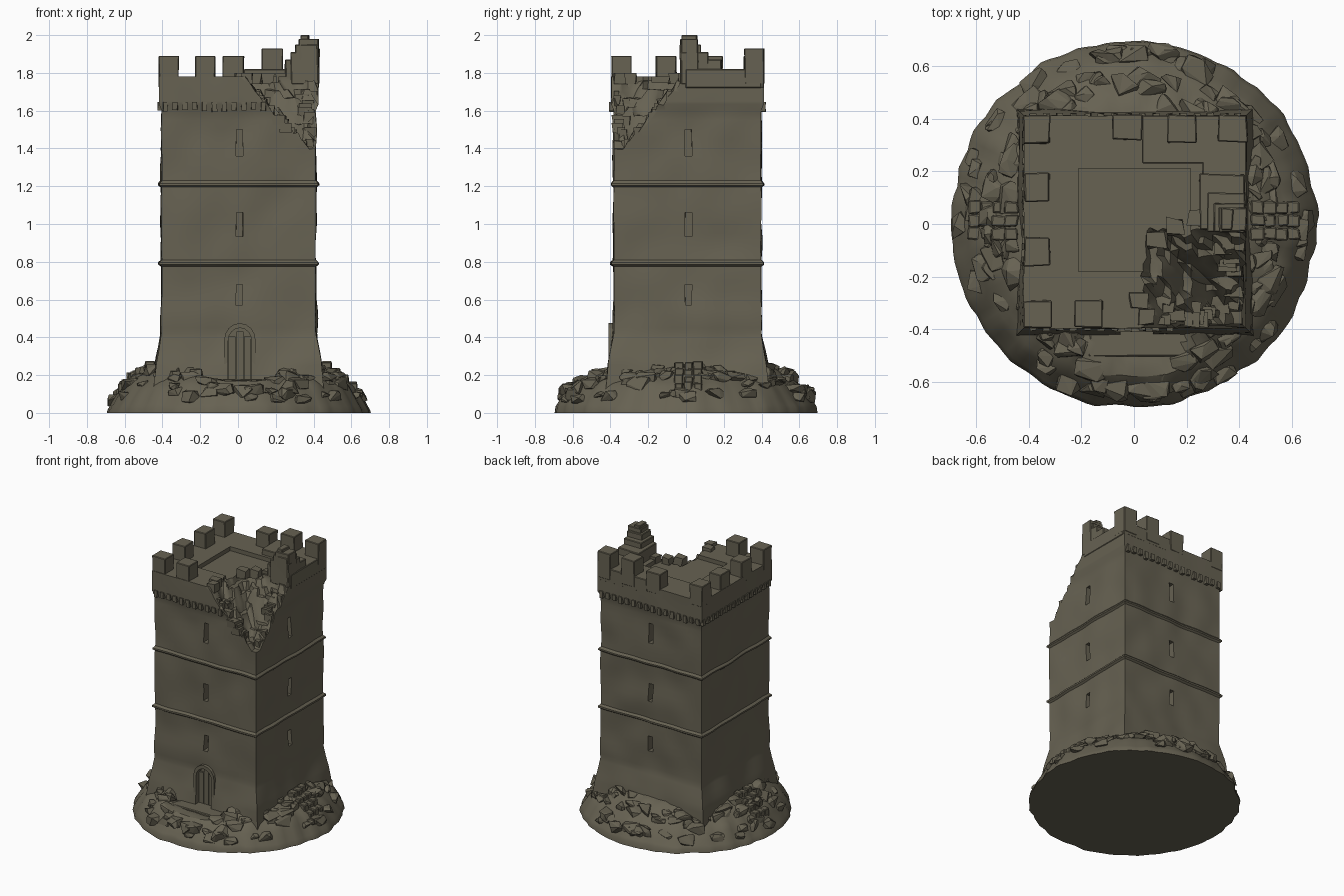
import bpy, bmesh, math, random
from mathutils import Vector, Matrix, noise

if "Cube" in bpy.data.objects:
    bpy.data.objects.remove(bpy.data.objects["Cube"])

random.seed(4)
stone = bpy.data.materials.new("weathered_stone")
stone.diffuse_color = (0.135, 0.122, 0.085, 1)
stone.use_nodes = True
stone.node_tree.nodes["Principled BSDF"].inputs["Base Color"].default_value = stone.diffuse_color


def finish(name, bm, smooth=0):
    bmesh.ops.recalc_face_normals(bm, faces=bm.faces)
    me = bpy.data.meshes.new(name)
    bm.to_mesh(me)
    bm.free()
    me.materials.append(stone)
    ob = bpy.data.objects.new(name, me)
    bpy.context.collection.objects.link(ob)
    if smooth:
        bpy.ops.object.select_all(action='DESELECT')
        ob.select_set(True)
        bpy.context.view_layer.objects.active = ob
        bpy.ops.object.shade_smooth_by_angle(angle=math.radians(smooth))
    return ob


def box(bm, x0, x1, y0, y1, z0, z1, wobble=0.0):
    vs = bmesh.ops.create_cube(bm, size=1)["verts"]
    for v in vs:
        v.co = Vector(((x0, x1)[v.co.x > 0], (y0, y1)[v.co.y > 0], (z0, z1)[v.co.z > 0]))
        v.co.x += random.uniform(-wobble, wobble)
        v.co.y += random.uniform(-wobble, wobble)
    return vs


def interp(table, x):
    for (a, fa), (b, fb) in zip(table, table[1:]):
        if x <= b:
            return fa + (fb - fa) * max(0, x - a) / (b - a)
    return table[-1][1]


def arch(half, spring, apex, z0=0.17, cx=0.01, n=8):
    pts = [(cx + half, z0)]
    for i in range(n + 1):
        a = math.pi * i / n
        pts.append((cx + half * math.cos(a), spring + (apex - spring) * math.sin(a)))
    return pts + [(cx - half, z0)]


def cut(ob, cutter):
    cutter.hide_render = True
    cutter.hide_viewport = False
    m = ob.modifiers.new("cut", 'BOOLEAN')
    m.operation, m.solver, m.object = 'DIFFERENCE', 'EXACT', cutter
    bpy.context.view_layer.objects.active = ob
    bpy.ops.object.modifier_apply(modifier=m.name)
    bpy.data.objects.remove(cutter)


# Tower body: stacked square rings with string courses and an overhanging parapet
outset = [(0, .06), (.27, .028), (.42, 0), (.775, 0), (.785, .014), (.797, .014), (.81, 0),
          (1.195, 0), (1.205, .012), (1.215, .012), (1.23, 0), (1.6, 0), (1.635, .014), (1.78, .014)]
levels = sorted({z for z, _ in outset} | {round(.05 * i, 3) for i in range(36)})
N = 20
bm = bmesh.new()
rings = []
for z in levels:
    o = interp(outset, z)
    x0, x1, y0, y1 = -.405 - o, .412 + o, -.382 - o, .398 + o
    corners = [(x0, y0), (x1, y0), (x1, y1), (x0, y1)]
    ring = []
    for k in range(4):
        (ax, ay), (bx, by) = corners[k], corners[(k + 1) % 4]
        for i in range(N):
            p = Vector((ax + (bx - ax) * i / N, ay + (by - ay) * i / N, z))
            amp = .016 if z < 1.6 else .004
            if i == 0:
                amp *= .6
            out = Vector((p.x, p.y, 0)).normalized()
            ring.append(bm.verts.new(p + out * amp * (noise.noise(p * 5) - .1)))
    rings.append(ring)
for a, b in zip(rings, rings[1:]):
    for i in range(4 * N):
        j = (i + 1) % (4 * N)
        bm.faces.new((a[i], a[j], b[j], b[i]))
bm.faces.new(rings[-1])
bm.faces.new(rings[0][::-1])
tower = finish("tower_body", bm)

# Cut slit windows on the front, right and back, and the sunken roof
bm = bmesh.new()
for z0, z1 in ((.57, .68), (.935, 1.06), (1.36, 1.5)):
    box(bm, -.01, .026, -.5, -.33, z0, z1, .003)
    box(bm, -.01, .026, .34, .5, z0, z1, .003)
    box(bm, .36, .55, -.005, .03, z0, z1, .003)
box(bm, -.21, .215, -.18, .21, 1.75, 2)
cut(tower, finish("opening_cutter", bm))

# Cut the arched doorway
bm = bmesh.new()
f = bm.faces.new([bm.verts.new((x, -.6, z)) for x, z in arch(.062, .38, .45)])
g = bmesh.ops.extrude_face_region(bm, geom=[f])["geom"]
bmesh.ops.translate(bm, vec=(0, .235, 0), verts=[v for v in g if isinstance(v, bmesh.types.BMVert)])
cut(tower, finish("door_cutter", bm))

# Break away the front right corner with a stepped, jagged surface
bm = bmesh.new()
n, step = 22, .026
top, bottom = [], []
for i in range(n):
    for j in range(n):
        x, y = .035 + i * step, -.02 - j * step
        x += random.uniform(-.007, .007)
        y += random.uniform(-.007, .007)
        if i == 0:
            x += .035 * noise.noise(Vector((y * 14, 2, 0)))
        if j == 0:
            y += .02 * noise.noise(Vector((x * 14, 5, 0)))
        t = max((.40 - x) / .38, (y + .37) / .36, 0)
        h = 1.37 + .4 * t + .05 * noise.noise(Vector((x * 12, y * 12, 1)))
        h = round(h / .045) * .045 + random.uniform(-.006, .006)
        bottom.append(bm.verts.new((x, y, h)))
        top.append(bm.verts.new((x, y, 2.2)))
for i in range(n - 1):
    for j in range(n - 1):
        q = [i * n + j, (i + 1) * n + j, (i + 1) * n + j + 1, i * n + j + 1]
        a, b, c, d = (bottom[k] for k in q)
        bm.faces.new((a, b, c))
        bm.faces.new((a, c, d))
        bm.faces.new([top[k] for k in q][::-1])
for e in [e for e in bm.edges if e.is_boundary and e.verts[0].co.z < 2.1]:
    u, v = e.verts
    bm.faces.new((u, v, top[bottom.index(v)], top[bottom.index(u)]))
cut(tower, finish("broken_corner_cutter", bm))
bpy.ops.object.select_all(action='DESELECT')
tower.select_set(True)
bpy.ops.object.shade_smooth_by_angle(angle=math.radians(35))

# Merlons, raised rear wall top and the ruined stump on the right
bm = bmesh.new()
for x in (-.37, -.175):
    box(bm, x - .05, x + .055, -.393, -.29, 1.74, 1.89, .004)
for y in (-.105, .14, .36):
    box(bm, -.418, -.32, y - .055, y + .055, 1.74, 1.89, .004)
box(bm, -.08, .03, .32, .415, 1.74, 1.89, .004)
for x in (.18, .375):
    box(bm, x - .055, x + .055, .31, .415, 1.74, 1.93, .004)
box(bm, .03, .428, .23, .412, 1.72, 1.82)
box(bm, .26, .428, .0, .4, 1.72, 1.82, .003)
for b in ((.25, .42, -.02, .19, 1.87), (.28, .425, -.03, .12, 1.91), (.3, .425, -.03, .08, 1.95),
          (.32, .43, -.03, .065, 1.98), (.33, .375, -.025, .06, 2.0)):
    box(bm, *b[:4], 1.74, b[4], .005)
bmesh.ops.bevel(bm, geom=bm.edges[:], offset=.004, segments=1, affect='EDGES')
for v in bm.verts:
    v.co.z = min(v.co.z, 2)
finish("battlements", bm)

# Corbels under the parapet
bm = bmesh.new()
for i in range(16):
    x = -.385 + i * .052
    for y, ok in ((-.393, x < .15), (.408, True)):
        if ok:
            box(bm, x - .013, x + .013, y - .012, y + .012, 1.60 + random.uniform(-.008, .008), 1.645, .003)
    y = -.36 + i * .05
    if i < 16:
        box(bm, -.424, -.4, y - .013, y + .013, 1.60, 1.645, .003)
finish("corbels", bm)

# Loose stones along the broken edge
bm = bmesh.new()
for i in range(26):
    t = random.random()
    if i % 2:
        x, y = .06 + .3 * (1 - t), -.37 + random.uniform(0, .06)
    else:
        x, y = .39 - random.uniform(0, .07), -.34 + .3 * t
    k = max((.40 - x) / .38, (y + .37) / .36)
    s = random.uniform(.018, .034)
    z = 1.36 + .4 * k
    box(bm, x - s, x + s, y - s * .8, y + s * .8, z - .03, z + .02, .006)
for x, y in ((.05, -.35), (.02, -.29), (.09, -.06), (.16, -.01), (.24, .02)):
    box(bm, x - .035, x + .03, y - .03, y + .03, 1.74, 1.8, .008)
finish("broken_masonry", bm)

# Door leaf planks and arched surround
bm = bmesh.new()
outer, inner = arch(.083, .385, .475), arch(.062, .38, .45)
loops = [[bm.verts.new((x, y, z)) for x, z in p]
         for p, y in ((outer, -.36), (outer, -.41), (inner, -.41), (inner, -.36))]
for a, b in zip(loops, loops[1:]):
    for i in range(len(a) - 1):
        bm.faces.new((a[i], a[i + 1], b[i + 1], b[i]))
finish("door_surround", bm)
bm = bmesh.new()
for i in range(3):
    x = -.05 + i * .041
    box(bm, x, x + .037, -.378, -.36, .17, .43 if i == 1 else .405)
finish("door_planks", bm)

# Rocky mound
slope = [(0, .28), (.36, .275), (.46, .245), (.54, .2), (.61, .145), (.66, .07), (.70, .0)]


def ground(x, y):
    h = interp(slope, math.hypot(x, y * .985))
    if y < 0 and abs(x) < .2:
        h = min(h, .175)
    return h


bm = bmesh.new()
M, radii = 120, [.3, .36, .4, .44, .48, .52, .55, .58, .61, .635, .66, .68, .69, .695]
rows = []
for r in radii:
    row = []
    for i in range(M):
        a = 2 * math.pi * i / M
        d = Vector((math.cos(a), math.sin(a), 0))
        edge = 1 + .03 * noise.noise(d * 7) * (r / .7)
        p = d * r * edge
        h = ground(d.x * r, d.y * r)
        if r == radii[-1]:
            h = 0
        else:
            cell = noise.voronoi(Vector((p.x * 9, p.y * 9, 0)))[0]
            h = max(.01, h + .035 * (.4 - cell[0]) * min(1, h / .1))
        row.append(bm.verts.new((p.x, p.y, h)))
    rows.append(row)
for a, b in zip(rows, rows[1:]):
    for i in range(M):
        j = (i + 1) % M
        bm.faces.new((a[i], b[i], b[j], a[j]))
bm.faces.new(rows[0])
bm.faces.new(rows[-1][::-1])
finish("rock_mound", bm, 30)

# Boulders scattered over the mound
bm = bmesh.new()
for i in range(150):
    a = 2.39996 * i
    r = random.uniform(.46, .66)
    s = random.uniform(.035, .07)
    x, y = r * math.cos(a), r * math.sin(a)
    if y < -.3 and abs(x) < .17 and r < .56:
        continue
    c = Vector((x, y, ground(x, y) - .012))
    vs = []
    for _ in range(14):
        d = Vector([random.uniform(-1, 1) for _ in range(3)])
        d = d / max(abs(d.x), abs(d.y), abs(d.z)) * .6 + d.normalized() * .4
        q = c + Matrix.Rotation(a, 3, 'Z') @ Vector((d.x * s * .75, d.y * s, d.z * s * .6))
        q.z = max(q.z, 0)
        k = math.hypot(q.x / .69, q.y / .715)
        if k > 1:
            q.x, q.y = q.x / k, q.y / k
        vs.append(bm.verts.new(q))
    res = bmesh.ops.convex_hull(bm, input=vs)
    loose = {v for v in res["geom_interior"] + res["geom_unused"] if isinstance(v, bmesh.types.BMVert)}
    bmesh.ops.delete(bm, geom=list(loose), context='VERTS')
finish("boulders", bm)

# Landing at the door and rough block steps on both flanks
bm = bmesh.new()
box(bm, -.17, .2, -.5, -.36, .05, .18, .012)
for side in (-1, 1):
    for i in range(4):
        for j in range(3):
            x, y = side * (.44 + .045 * i), -.06 + .05 * j
            z = .27 - .035 * i + random.uniform(-.01, .008)
            xs = sorted((x, x + side * .055))
            box(bm, *xs, y, y + .046, .05, z, .005)
bmesh.ops.bevel(bm, geom=bm.edges[:], offset=.005, segments=1, affect='EDGES')
finish("stone_steps", bm)
